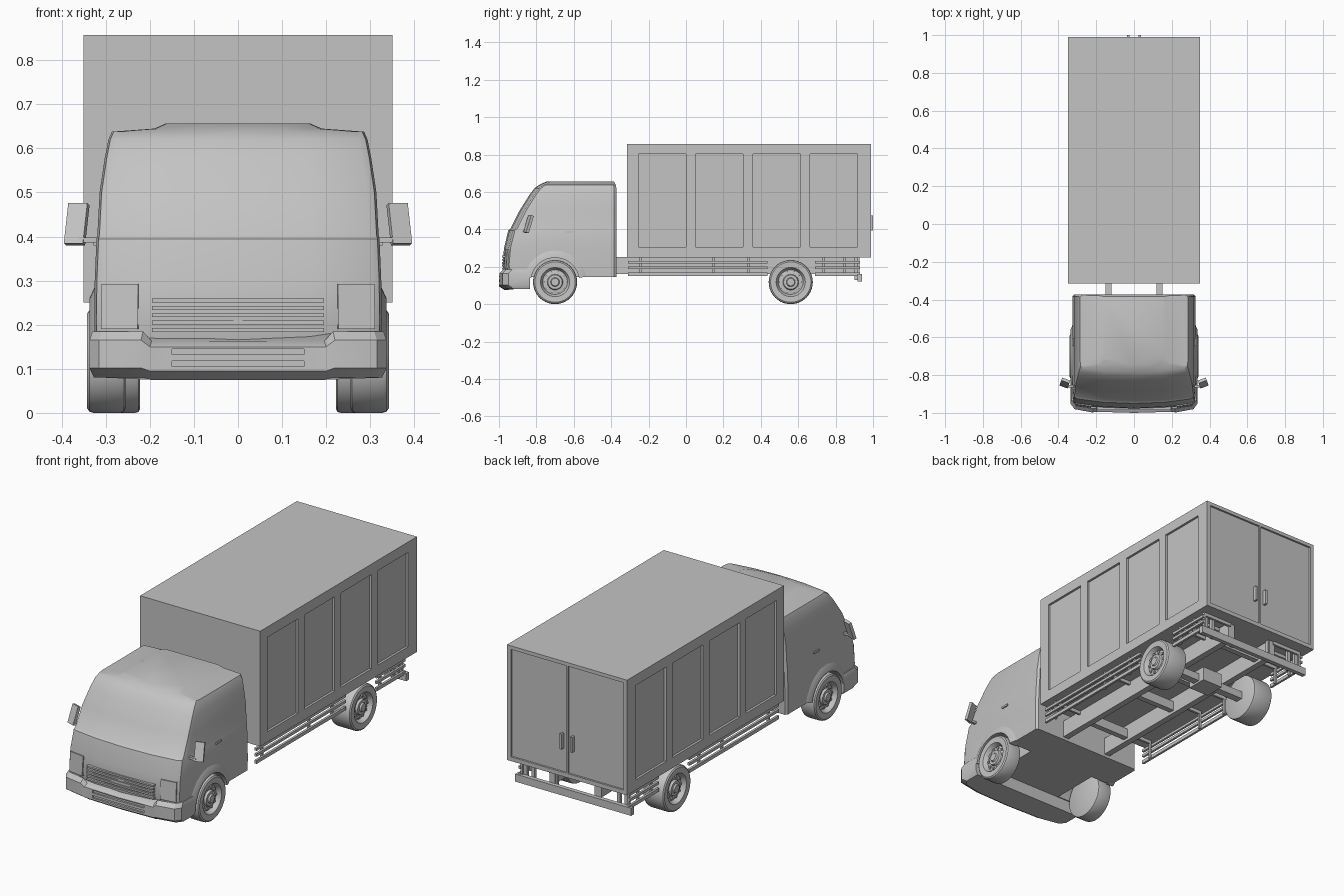
import bpy, bmesh, math
from mathutils import Matrix, Vector, Euler

cube = bpy.data.objects.get("Cube")
if cube:
    bpy.data.objects.remove(cube, do_unlink=True)

paint = bpy.data.materials.new("plain grey")
paint.use_nodes = True
GREY = (0.55, 0.55, 0.55, 1)
paint.diffuse_color = GREY
paint.node_tree.nodes["Principled BSDF"].inputs["Base Color"].default_value = GREY


def finish(bm, name, smooth=False):
    bmesh.ops.recalc_face_normals(bm, faces=bm.faces)
    mesh = bpy.data.meshes.new(name)
    bm.to_mesh(mesh)
    bm.free()
    mesh.materials.append(paint)
    obj = bpy.data.objects.new(name, mesh)
    bpy.context.collection.objects.link(obj)
    if smooth:
        shade(obj)
    return obj


def shade(obj):
    bpy.ops.object.select_all(action='DESELECT')
    obj.select_set(True)
    bpy.context.view_layer.objects.active = obj
    bpy.ops.object.shade_smooth_by_angle(angle=math.radians(28))


def add_box(bm, x, y, z, rot=(0, 0, 0)):
    """Add a box from (low, high) ranges, turned about its centre."""
    spans = (x, y, z)
    centre = Vector([(a + b) / 2 for a, b in spans])
    size = [b - a for a, b in spans]
    turn = Euler([math.radians(a) for a in rot]).to_matrix().to_4x4()
    m = Matrix.Translation(centre) @ turn @ Matrix.Diagonal((*size, 1))
    bmesh.ops.create_cube(bm, size=1, matrix=m)


def add_pair(bm, x, y, z, rot=(0, 0, 0)):
    """Add a box and its mirror image across x."""
    add_box(bm, x, y, z, rot)
    add_box(bm, (-x[1], -x[0]), y, z, (rot[0], -rot[1], -rot[2]))


def add_cylinder(bm, radius, x, y, z, sides=48):
    m = Matrix.Translation(((x[0] + x[1]) / 2, y, z)) @ Matrix.Rotation(math.pi / 2, 4, 'Y')
    bmesh.ops.create_cone(bm, cap_ends=True, segments=sides, radius1=radius,
                          radius2=radius, depth=x[1] - x[0], matrix=m)


def loft(bm, half_rings):
    """Skin mirrored half rings; each ring starts at the front centre."""
    rings = []
    for half in half_rings:
        full = half + [(-x, y, z) for x, y, z in reversed(half[1:])]
        rings.append([bm.verts.new(p) for p in full])
    n = len(rings[0])
    for a, b in zip(rings, rings[1:]):
        for i in range(n):
            j = (i + 1) % n
            bm.faces.new((a[i], a[j], b[j], b[i]))
    bm.faces.new(rings[0][::-1])
    bm.faces.new(rings[-1])


def carve(obj, cutter_bm):
    """Cut the cutter shape out of an object and discard the cutter."""
    cutter = finish(cutter_bm, "cutter")
    cutter.hide_render = True
    mod = obj.modifiers.new("cut", 'BOOLEAN')
    mod.object, mod.operation, mod.solver = cutter, 'DIFFERENCE', 'EXACT'
    dg = bpy.context.evaluated_depsgraph_get()
    mesh = bpy.data.meshes.new_from_object(obj.evaluated_get(dg))
    obj.modifiers.clear()
    obj.data = mesh
    bpy.data.objects.remove(cutter, do_unlink=True)


# Cargo box with recessed side panels and rear doors
bm = bmesh.new()
add_box(bm, (-0.35, 0.35), (-0.315, 0.99), (0.25, 0.857))
cargo_box = finish(bm, "cargo_box")
bm = bmesh.new()
for i in range(4):
    y = -0.254 + i * 0.306
    add_pair(bm, (0.338, 0.4), (y, y + 0.253), (0.305, 0.802))
add_pair(bm, (0.005, 0.328), (0.98, 1.05), (0.272, 0.838))
carve(cargo_box, bm)

bm = bmesh.new()
add_pair(bm, (0.025, 0.037), (0.978, 1.0), (0.395, 0.475))
finish(bm, "rear_door_handles")

# Cab: level, half width, front and back of each horizontal section
BACK = -0.372
sections = [
    (0.145, 0.325, -0.968, BACK), (0.21, 0.326, -0.981, BACK),
    (0.30, 0.325, -0.973, BACK), (0.395, 0.321, -0.95, BACK),
    (0.404, 0.319, -0.938, BACK), (0.50, 0.314, -0.89, BACK),
    (0.58, 0.302, -0.84, BACK), (0.62, 0.294, -0.81, BACK),
    (0.638, 0.286, -0.785, -0.376), (0.645, 0.19, -0.77, -0.38),
    (0.656, 0.165, -0.745, -0.385)]


def cab_half(z, w, f, b):
    plan = [(0, f), (w * 0.5, f + 0.006), (w * 0.93, f + 0.024),
            (w * 0.985, f + 0.035), (w, f + 0.065), (w, b - 0.012), (w - 0.01, b)]
    return [(x, y, z) for x, y in plan]


bm = bmesh.new()
loft(bm, [cab_half(*s) for s in sections])
cab = finish(bm, "cab")
FRONT_AXLE, REAR_AXLE, RADIUS = -0.70, 0.56, 0.118
bm = bmesh.new()
for x in ((0.2, 0.4), (-0.4, -0.2)):
    add_cylinder(bm, 0.132, x, FRONT_AXLE, RADIUS)
carve(cab, bm)
shade(cab)

# Flared front arches
bm = bmesh.new()
STEPS = 24
for side in (1, -1):
    previous = first = None
    for i in range(STEPS + 1):
        a = math.radians(10 + 160 * i / STEPS)
        corners = [(0.130, 0.30), (0.130, 0.337), (0.142, 0.337), (0.168, 0.325), (0.168, 0.30)]
        ring = [bm.verts.new((side * x, FRONT_AXLE + r * math.cos(a), RADIUS + r * math.sin(a)))
                for r, x in corners]
        if previous:
            for k in range(5):
                m = (k + 1) % 5
                bm.faces.new((previous[k], previous[m], ring[m], ring[k]))
        first = first or ring
        previous = ring
    bm.faces.new(first)
    bm.faces.new(previous)
finish(bm, "front_arches", True)

# Front bumper with raised corners


def bumper_half(z, corner_z, inset):
    plan = [(0, -1.0), (0.2, -0.994), (0.22, -0.998), (0.315, -0.98), (0.337, -0.95),
            (0.337, -0.835)]
    return [(x * (1 - inset), y + (inset if y < -0.9 else 0), corner_z if x > 0.21 else z)
            for x, y in plan]


bm = bmesh.new()
loft(bm, [bumper_half(0.075, 0.08, 0.03), bumper_half(0.095, 0.102, 0.0),
          bumper_half(0.15, 0.165, 0.0), bumper_half(0.163, 0.185, 0.02)])
bumper = finish(bm, "front_bumper")
bm = bmesh.new()
for z in (0.105, 0.132):
    add_box(bm, (-0.15, 0.15), (-1.05, -0.988), (z, z + 0.013))
carve(bumper, bm)
shade(bumper)

# Grille slats and headlamps
bm = bmesh.new()
for i in range(5):
    z = 0.184 + i * 0.0165
    add_box(bm, (-0.195, 0.195), (-0.984, -0.965), (z, z + 0.009))
finish(bm, "grille")
bm = bmesh.new()
add_pair(bm, (0.226, 0.31), (-0.964, -0.955), (0.19, 0.292), (-4, 0, 8))
finish(bm, "headlamps")

# Mirrors and cab door handles
bm = bmesh.new()
add_pair(bm, (0.343, 0.389), (-0.85, -0.834), (0.38, 0.476), (-18, 0, 20))
add_pair(bm, (0.305, 0.36), (-0.866, -0.852), (0.386, 0.398))
finish(bm, "wing_mirrors")
bm = bmesh.new()
add_pair(bm, (0.312, 0.328), (-0.645, -0.603), (0.38, 0.39))
finish(bm, "cab_door_handles")

# Chassis rails, cross members and rear axle
bm = bmesh.new()
add_pair(bm, (0.118, 0.152), (-0.42, 0.92), (0.16, 0.251))
for y in (-0.22, 0.14, 0.40, 0.80):
    add_box(bm, (-0.14, 0.14), (y, y + 0.03), (0.175, 0.225))
add_box(bm, (-0.25, 0.25), (REAR_AXLE - 0.02, REAR_AXLE + 0.02), (0.1, 0.14))
add_box(bm, (-0.06, 0.06), (REAR_AXLE - 0.055, REAR_AXLE + 0.055), (0.09, 0.165))
finish(bm, "chassis")

# Side guards ahead of and behind the rear wheels
bm = bmesh.new()
for start, end, posts in ((-0.37, 0.435, (-0.25, 0.14, 0.33)), (0.69, 0.93, (0.73, 0.84, 0.915))):
    for low, high in ((0.218, 0.232), (0.188, 0.202), (0.15, 0.168)):
        add_pair(bm, (0.314, 0.326), (max(start, -0.31), end), (low, high))
    for y in posts:
        add_pair(bm, (0.304, 0.316), (y, y + 0.012), (0.15, 0.251))
        add_pair(bm, (0.14, 0.312), (y, y + 0.012), (0.232, 0.251))
finish(bm, "side_guards")

# Rear underrun bar
bm = bmesh.new()
add_box(bm, (-0.338, 0.338), (0.917, 0.94), (0.12, 0.16))
for x in (0.11, 0.24, 0.285):
    add_pair(bm, (x, x + 0.018), (0.9, 0.918), (0.13, 0.251))
finish(bm, "rear_bar")

# Wheels: turned tyre and rim profile with a ring of bolts


def make_wheel(name, side, inner, y):
    w = 0.342 - inner
    profile = [(0, 0), (0.108, 0), (0.116, 0.004), (RADIUS, 0.012), (RADIUS, w - 0.014),
               (0.115, w - 0.005), (0.108, w), (0.078, w - 0.002), (0.073, w - 0.01),
               (0.066, w - 0.026), (0.042, w - 0.022), (0.038, w - 0.01),
               (0.024, w - 0.01), (0.02, w - 0.002), (0, w - 0.002)]
    bm = bmesh.new()
    verts = [bm.verts.new((side * (inner + x), y, RADIUS + r)) for r, x in profile]
    edges = [bm.edges.new(pair) for pair in zip(verts, verts[1:])]
    bmesh.ops.spin(bm, geom=verts + edges, cent=(0, y, RADIUS), axis=(1, 0, 0),
                   angle=2 * math.pi, steps=40, use_merge=True)
    bmesh.ops.remove_doubles(bm, verts=bm.verts, dist=0.0002)
    face = sorted((side * (0.342 - 0.03), side * (0.342 - 0.017)))
    for i in range(10):
        a = i * math.pi / 5
        add_cylinder(bm, 0.007, face, y + 0.054 * math.cos(a), RADIUS + 0.054 * math.sin(a), 8)
    finish(bm, name, True)


for label, side in (("left", 1), ("right", -1)):
    make_wheel("front_wheel_" + label, side, 0.255, FRONT_AXLE)
    make_wheel("rear_wheel_" + label, side, 0.222, REAR_AXLE)
